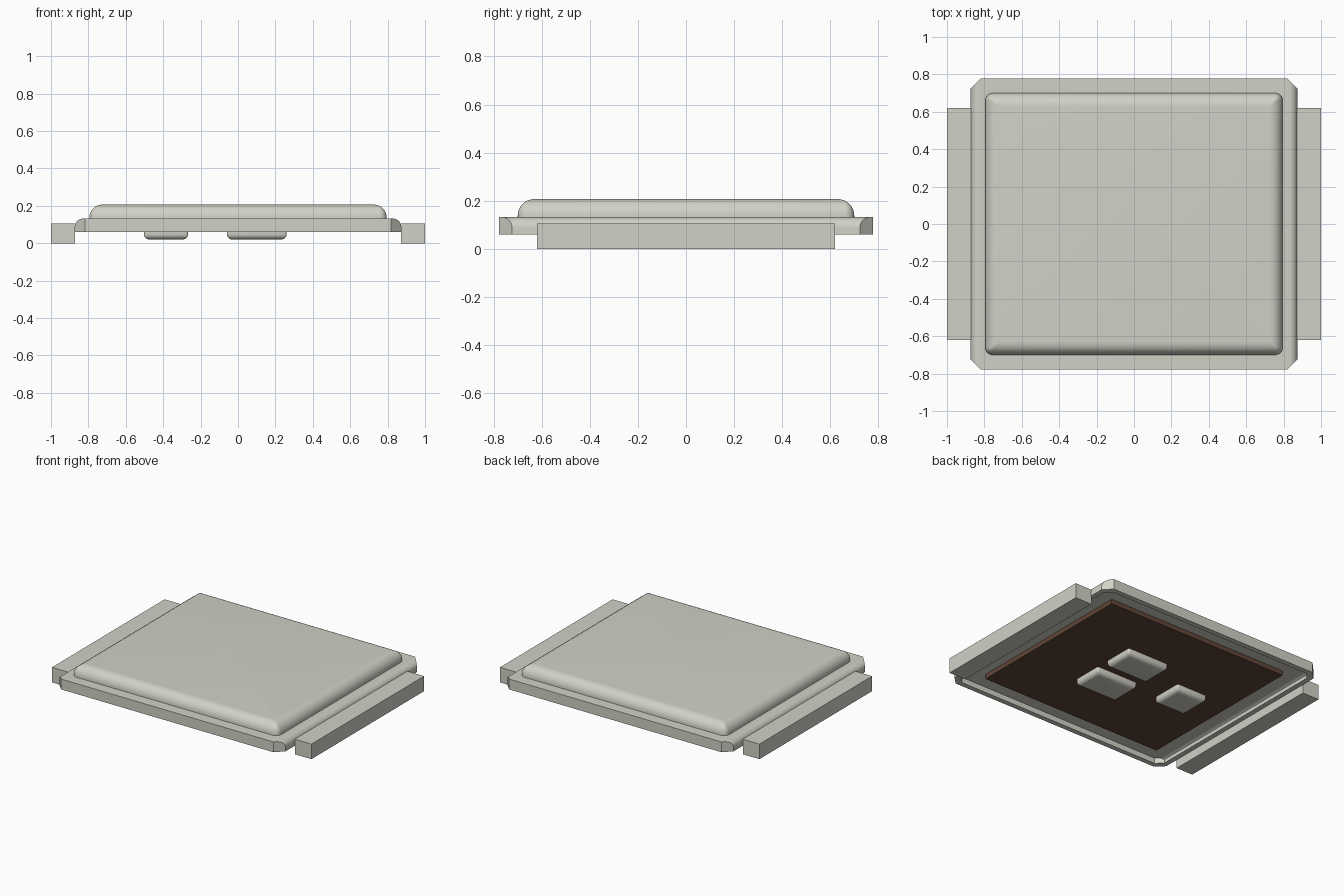
import bpy, bmesh, math

cube = bpy.data.objects.get("Cube")
if cube:
    bpy.data.objects.remove(cube, do_unlink=True)


def material(name, rgb):
    m = bpy.data.materials.new(name)
    m.use_nodes = True
    m.diffuse_color = (*rgb, 1)
    m.node_tree.nodes["Principled BSDF"].inputs["Base Color"].default_value = (*rgb, 1)
    return m


METAL = material("warm grey metal", (0.644, 0.638, 0.571))
BROWN = material("dark brown", (0.119, 0.0595, 0.038))


def rounded_ring(hx, hy, r, z, n=6):
    """Rounded rectangle outline at height z."""
    pts = []
    for q, (sx, sy) in enumerate([(1, 1), (-1, 1), (-1, -1), (1, -1)]):
        for k in range(n + 1):
            a = math.pi / 2 * (q + k / n)
            pts.append((sx * (hx - r) + r * math.cos(a),
                        sy * (hy - r) + r * math.sin(a), z))
    return pts


def chamfer_ring(hx, hy, c, inset, z):
    """Rectangle with cut corners; inset pulls in only the two x sides."""
    a = [(hx - inset, hy - c + inset), (hx - c, hy)]
    b = [(-x, y) for x, y in reversed(a)]
    half = a + b
    return [(x, y, z) for x, y in half + [(-x, -y) for x, y in half]]


def loft(name, rings, mat, loc=(0, 0, 0)):
    """Skin a stack of equal outlines and cap both ends."""
    bm = bmesh.new()
    loops = [[bm.verts.new(p) for p in ring] for ring in rings]
    for lo, hi in zip(loops, loops[1:]):
        for i in range(len(lo)):
            j = (i + 1) % len(lo)
            bm.faces.new((lo[i], lo[j], hi[j], hi[i]))
    bm.faces.new(loops[0])
    bm.faces.new(loops[-1])
    bmesh.ops.recalc_face_normals(bm, faces=bm.faces)
    mesh = bpy.data.meshes.new(name)
    bm.to_mesh(mesh)
    bm.free()
    mesh.materials.append(mat)
    ob = bpy.data.objects.new(name, mesh)
    ob.location = loc
    bpy.context.collection.objects.link(ob)
    bpy.ops.object.select_all(action='DESELECT')
    ob.select_set(True)
    bpy.context.view_layer.objects.active = ob
    bpy.ops.object.shade_smooth_by_angle(angle=math.radians(35))
    return ob


def box(name, hx, hy, z0, z1, mat, x=0):
    ring = [(hx, hy), (-hx, hy), (-hx, -hy), (hx, -hy)]
    return loft(name, [[(px, py, z) for px, py in ring] for z in (z0, z1)], mat, (x, 0, 0))


def arc(radius, n=8):
    """Quarter-round steps as (inset, rise) pairs."""
    return [(radius * (1 - math.cos(t)), radius * math.sin(t))
            for t in (math.pi / 2 * k / n for k in range(n + 1))]


# Flange: hollow underneath, x edges rounded over on top
HX, HY, C, R, T = 0.873, 0.778, 0.055, 0.045, 0.035
rings = [chamfer_ring(HX - T, HY - T, C * 0.8, 0.02, 0.098),
         chamfer_ring(HX - T, HY - T, C * 0.8, 0.0, 0.085),
         chamfer_ring(HX - T, HY - T, C * 0.8, 0.0, 0.06),
         chamfer_ring(HX, HY, C, 0, 0.06)]
rings += [chamfer_ring(HX, HY, C, i, 0.132 - R + h) for i, h in arc(R)]
loft("can_flange", rings, METAL)

# Raised lid with a full quarter-round edge
rings = [rounded_ring(0.795, 0.70, 0.04, 0.12)]
rings += [rounded_ring(0.795 - i, 0.70 - i, max(0.04 - i, 0.008), 0.137 + h)
          for i, h in arc(0.07)]
loft("can_lid", rings, METAL)

# Side contact rails
for side, x in (("left", 1), ("right", -1)):
    box(side + "_rail", 0.064, 0.62, 0.0, 0.105, METAL, x * 0.936)

# Die plate set into the underside
box("die_plate", 0.704, 0.62, 0.066, 0.11, BROWN)

# Contact pads with rounded lower edges
for name, x, y, hx, hy in (("front_pad", 0.10, -0.152, 0.16, 0.108),
                           ("back_pad", 0.10, 0.152, 0.16, 0.108),
                           ("side_pad", -0.385, 0.0, 0.118, 0.112)):
    rings = [rounded_ring(hx, hy, 0.012, 0.075, 4)]
    rings += [rounded_ring(hx - i, hy - i, max(0.012 - i, 0.004), 0.05 - h, 4)
              for i, h in arc(0.03, 6)]
    loft(name, rings, METAL, (x, y, 0))
